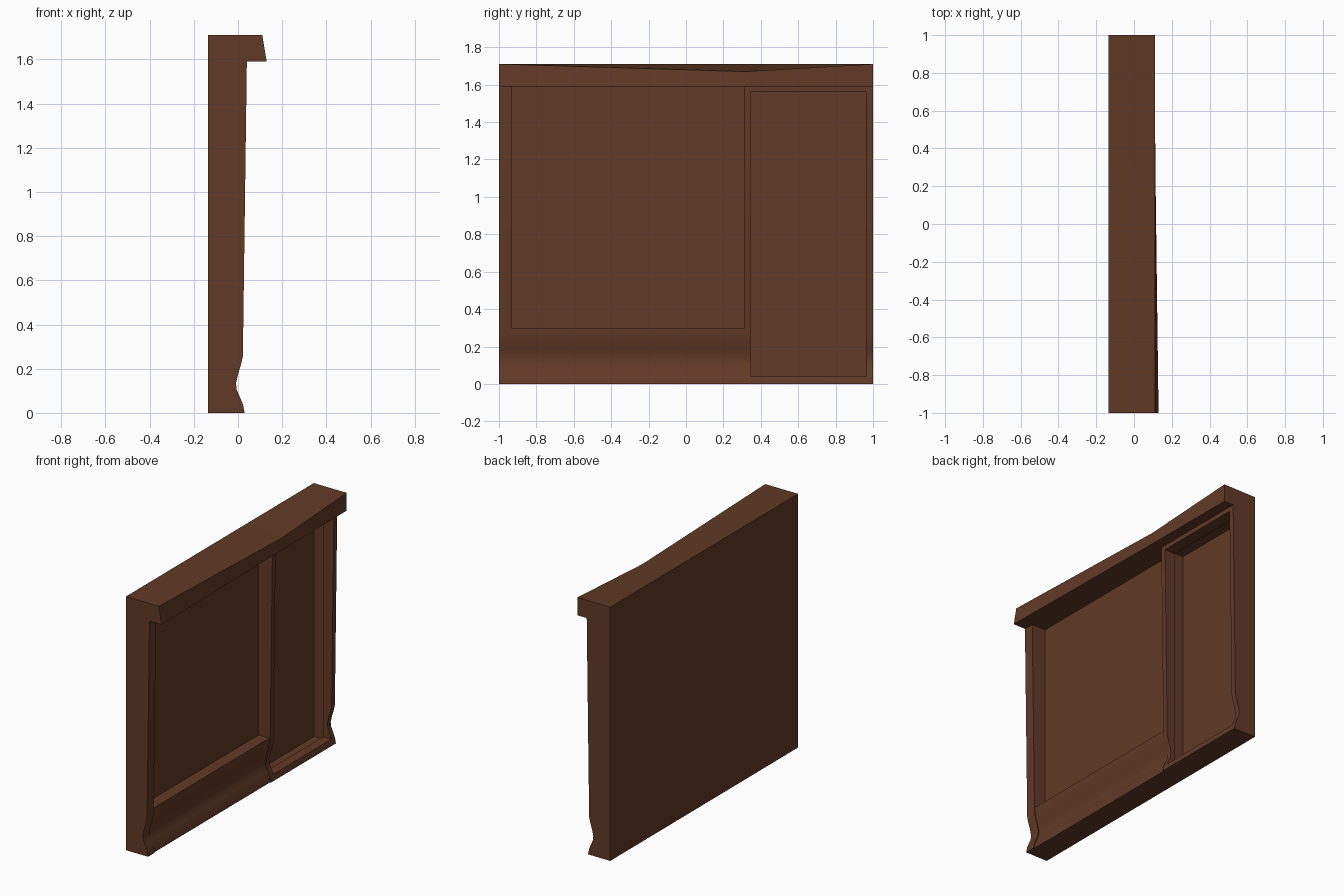
import bpy
import bmesh
import math

default = bpy.data.objects.get("Cube")
if default:
    bpy.data.objects.remove(default, do_unlink=True)

wood = bpy.data.materials.new("dark_brown_wood")
wood.use_nodes = True
wood.diffuse_color = (0.12, 0.042, 0.019, 1)
bsdf = next(n for n in wood.node_tree.nodes if n.type == 'BSDF_PRINCIPLED')
bsdf.inputs["Base Color"].default_value = wood.diffuse_color
bsdf.inputs["Roughness"].default_value = 0.8

BACK = -0.135      # rear plane of the wall
RAIL = 1.59        # underside of the cornice
SPLIT = 0.31       # where the wide bay meets the narrow bay


def loft(name, sections):
    """Solid through matching (x, z) outlines placed at given y stations."""
    bm = bmesh.new()
    rings = [[bm.verts.new((x, y, z)) for x, z in pts] for y, pts in sections]
    count = len(rings[0])
    for a, b in zip(rings, rings[1:]):
        for i in range(count):
            j = (i + 1) % count
            bm.faces.new((a[i], a[j], b[j], b[i]))
    bm.faces.new(rings[0])
    bm.faces.new(rings[-1])
    bmesh.ops.recalc_face_normals(bm, faces=bm.faces)
    mesh = bpy.data.meshes.new(name)
    bm.to_mesh(mesh)
    bm.free()
    mesh.materials.append(wood)
    obj = bpy.data.objects.new(name, mesh)
    bpy.context.collection.objects.link(obj)
    return obj


def prism(name, pts, y0, y1):
    return loft(name, [(y0, pts), (y1, pts)])


def box(name, x0, x1, y0, y1, z0, z1):
    return prism(name, [(x0, z0), (x1, z0), (x1, z1), (x0, z1)], y0, y1)


def select(obj):
    bpy.ops.object.select_all(action='DESELECT')
    obj.select_set(True)
    bpy.context.view_layer.objects.active = obj


def smooth(obj):
    select(obj)
    bpy.ops.object.shade_smooth_by_angle(angle=math.radians(35))


def cut(obj, cutter):
    cutter.hide_render = True
    mod = obj.modifiers.new("cut", 'BOOLEAN')
    mod.object = cutter
    mod.operation = 'DIFFERENCE'
    mod.solver = 'EXACT'
    select(obj)
    bpy.ops.object.modifier_apply(modifier=mod.name)
    bpy.data.objects.remove(cutter, do_unlink=True)


# Curved foot moulding, listed from the floor upward
foot = [(0.03, 0), (0.022, 0.04), (0.007, 0.075), (-0.006, 0.105),
        (-0.009, 0.135), (0.0, 0.175), (0.014, 0.22), (0.022, 0.255)]
upright = [(BACK, 0)] + foot + [(0.04, RAIL), (BACK, RAIL)]

# Wide bay: recessed panel, end upright and curved skirting
box("wide_panel", BACK, -0.064, -0.96, SPLIT + 0.005, 0, RAIL)
smooth(prism("end_upright", upright, -1, -0.93))
skirt = [(BACK, 0)] + [(x - 0.006, z) for x, z in foot]
skirt += [(0.016, 0.295), (BACK, 0.295)]
smooth(prism("skirting", skirt, -0.95, SPLIT + 0.005))

# Narrow bay: a framed opening in front of a deeper hollow
frame = prism("narrow_frame", upright, SPLIT, 1)
cut(frame, box("hollow_cutter", -0.13, -0.04, 0.316, 0.995, 0.005, 1.585))
cut(frame, box("opening_cutter", -0.09, 0.2, 0.345, 0.965, 0.04, 1.56))
smooth(frame)


# Cornice whose front edge sags at the junction of the bays
def cornice_section(bottom_x, front_z):
    return [(BACK, RAIL), (bottom_x, RAIL), (0.11, front_z), (BACK, 1.71)]


loft("cornice", [(-1, cornice_section(0.13, 1.71)),
                 (SPLIT, cornice_section(0.113, 1.67)),
                 (1, cornice_section(0.11, 1.71))])
